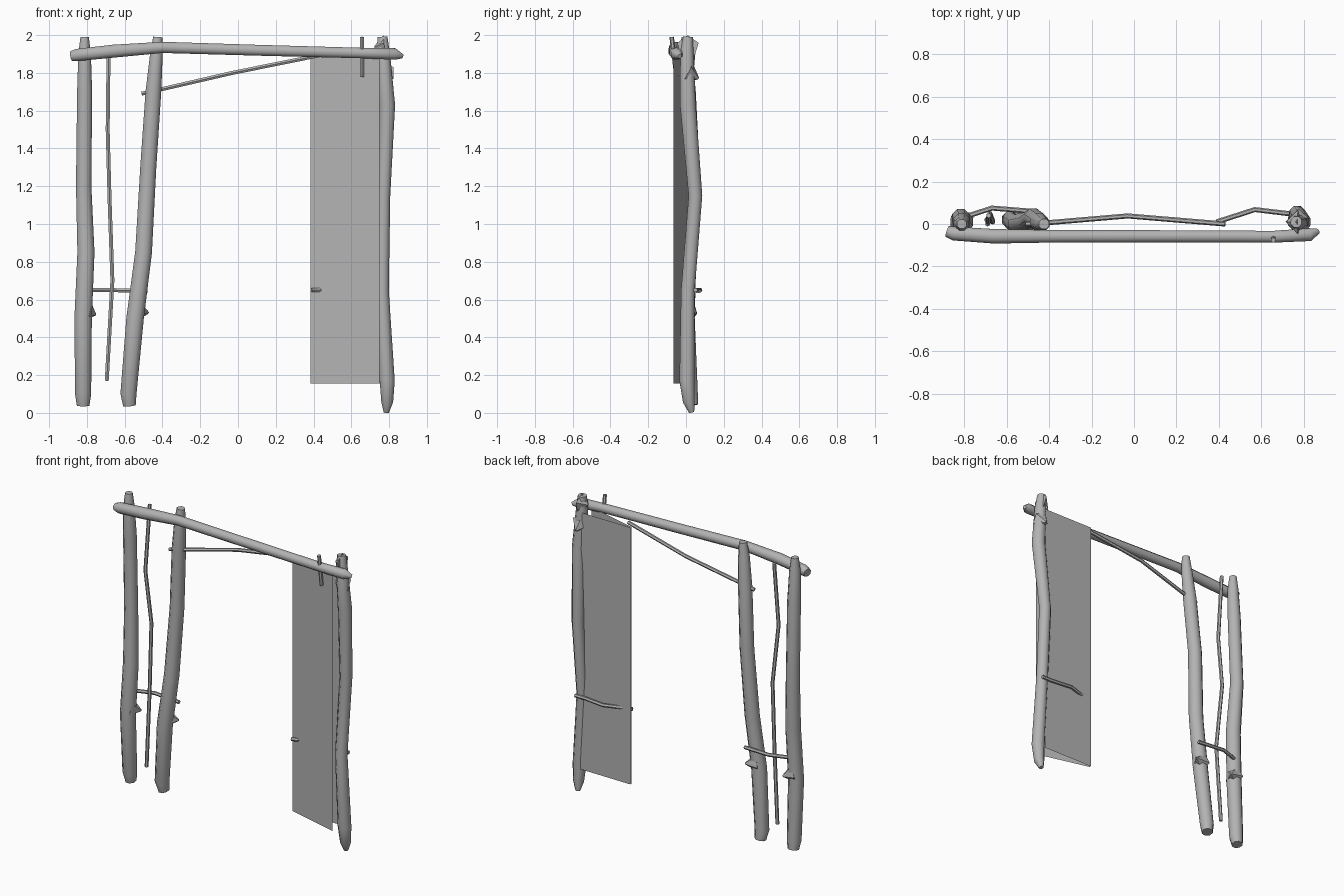
import bpy, bmesh, math
from mathutils import Vector

cube = bpy.data.objects.get("Cube")
if cube:
    bpy.data.objects.remove(cube, do_unlink=True)

grey = bpy.data.materials.new("weathered grey")
grey.use_nodes = True
colour = (0.45, 0.45, 0.45, 1)
grey.diffuse_color = colour
grey.node_tree.nodes["Principled BSDF"].inputs["Base Color"].default_value = colour


def finish(bm, name, smooth=True):
    """Turn a bmesh into a named object with the shared material."""
    bmesh.ops.recalc_face_normals(bm, faces=bm.faces)
    mesh = bpy.data.meshes.new(name)
    bm.to_mesh(mesh)
    bm.free()
    mesh.materials.append(grey)
    obj = bpy.data.objects.new(name, mesh)
    bpy.context.collection.objects.link(obj)
    if smooth:
        bpy.ops.object.select_all(action="DESELECT")
        obj.select_set(True)
        bpy.context.view_layer.objects.active = obj
        bpy.ops.object.shade_smooth_by_angle(angle=math.radians(50))
    return obj


def add_tube(bm, path, sides):
    """Loft rings of (x, y, z, radius) along a bent path and cap both ends."""
    points = [Vector(p[:3]) for p in path]
    last = len(points) - 1
    rings = []
    for i, point in enumerate(points):
        tangent = (points[min(i + 1, last)] - points[max(i - 1, 0)]).normalized()
        side = tangent.cross(Vector((0, 1, 0))).normalized()
        other = tangent.cross(side)
        ring = []
        for k in range(sides):
            turn = math.tau * (k + 0.5) / sides
            offset = side * math.cos(turn) + other * math.sin(turn)
            ring.append(bm.verts.new(point + offset * path[i][3]))
        rings.append(ring)
    for low, high in zip(rings, rings[1:]):
        for k in range(sides):
            n = (k + 1) % sides
            bm.faces.new((low[k], low[n], high[n], high[k]))
    bm.faces.new(rings[0])
    bm.faces.new(rings[-1])


def log(name, path, sides=8, spurs=()):
    """A thick bent trunk, with optional broken branch stubs."""
    bm = bmesh.new()
    add_tube(bm, path, sides)
    for root, tip in spurs:
        add_tube(bm, [(*root, 0.06), (*tip, 0.006)], 5)
    return finish(bm, name)


def stick(name, points, radius=0.012):
    """A thin bent twig of even thickness."""
    bm = bmesh.new()
    add_tube(bm, [(*p, radius) for p in points], 6)
    return finish(bm, name)


# Upright trunks
log("outer_post", [
    (-0.82, 0.03, 0.04, 0.036), (-0.82, 0.02, 0.1, 0.046),
    (-0.82, 0.0, 0.5, 0.05), (-0.805, 0.01, 0.85, 0.049),
    (-0.817, 0.03, 1.2, 0.044), (-0.812, 0.01, 1.7, 0.043),
    (-0.812, 0.0, 1.9, 0.036), (-0.812, 0.0, 1.99, 0.024),
], spurs=[((-0.81, 0.01, 0.54), (-0.755, 0.05, 0.52))])

log("inner_post", [
    (-0.575, 0.03, 0.04, 0.036), (-0.58, 0.02, 0.1, 0.046),
    (-0.545, 0.0, 0.5, 0.05), (-0.5, 0.01, 0.85, 0.048),
    (-0.475, 0.03, 1.3, 0.046), (-0.448, 0.01, 1.7, 0.045),
    (-0.432, 0.0, 1.9, 0.036), (-0.425, 0.0, 1.99, 0.026),
], spurs=[((-0.54, 0.01, 0.54), (-0.475, 0.05, 0.53))])

log("door_post", [
    (0.785, 0.03, 0.003, 0.015), (0.79, 0.015, 0.06, 0.034),
    (0.79, 0.005, 0.17, 0.043), (0.762, 0.01, 0.65, 0.039),
    (0.77, 0.05, 1.15, 0.039), (0.79, 0.01, 1.63, 0.045),
    (0.77, 0.005, 1.9, 0.038), (0.765, 0.01, 1.99, 0.028),
], spurs=[((0.775, 0.01, 1.8), (0.775, 0.066, 1.77)),
          ((0.775, 0.01, 1.94), (0.722, 0.01, 1.935))])

# Crossbeam resting across the front of the trunks
log("crossbeam", [
    (-0.88, -0.035, 1.89, 0.028), (-0.85, -0.045, 1.895, 0.035),
    (-0.66, -0.058, 1.915, 0.037), (-0.4, -0.058, 1.935, 0.032),
    (0.1, -0.058, 1.92, 0.031), (0.66, -0.06, 1.905, 0.03),
    (0.83, -0.05, 1.9, 0.033), (0.87, -0.033, 1.888, 0.012),
])

# Thin sticks
stick("upright_stick", [(-0.685, 0.04, 1.93), (-0.69, 0.0, 1.5),
                        (-0.68, 0.05, 1.13), (-0.665, 0.01, 0.7),
                        (-0.695, 0.02, 0.17)])
stick("left_rung", [(-0.84, 0.02, 0.65), (-0.67, 0.075, 0.65),
                    (-0.48, 0.06, 0.645)])
stick("right_rung", [(0.39, 0.01, 0.65), (0.57, 0.068, 0.65),
                     (0.72, 0.05, 0.65), (0.79, 0.05, 0.65)])
stick("diagonal_brace", [(-0.51, 0.0, 1.69), (-0.42, 0.005, 1.71),
                         (-0.03, 0.038, 1.8), (0.43, 0.0, 1.893)])
stick("hanging_peg", [(0.657, -0.076, 1.99), (0.657, -0.05, 1.78)])

# Hanging cloth: two thin sheets meeting in a narrow wedge
for name, start, end in (("front_sheet", (0.385, 0.03), (0.75, -0.065)),
                         ("back_sheet", (0.385, 0.04), (0.76, 0.035))):
    bm = bmesh.new()
    corners = [(*start, 0.155), (*end, 0.155), (*end, 1.885), (*start, 1.885)]
    bm.faces.new([bm.verts.new(c) for c in corners])
    finish(bm, name, smooth=False)
